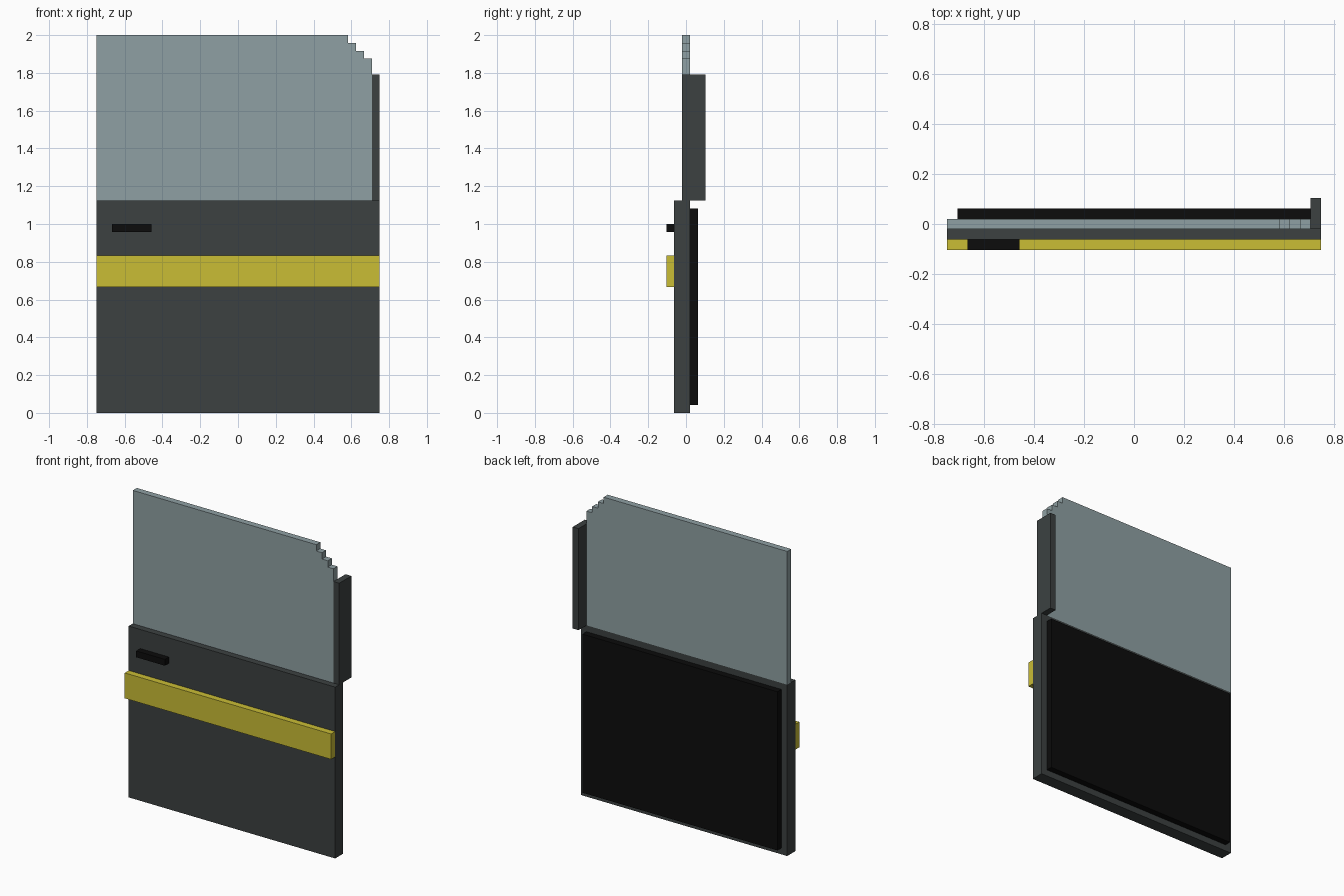
import bpy, bmesh

if "Cube" in bpy.data.objects:
    bpy.data.objects.remove(bpy.data.objects["Cube"])

U = 1 / 24  # the model sits on a regular grid of this step


def material(name, rgb):
    m = bpy.data.materials.new(name)
    m.diffuse_color = (*rgb, 1)
    m.use_nodes = True
    m.node_tree.nodes["Principled BSDF"].inputs["Base Color"].default_value = m.diffuse_color
    return m


GREY = material("dark grey paint", (0.045, 0.053, 0.053))
GLASS = material("blue grey glass", (0.275, 0.352, 0.366))
YELLOW = material("yellow stripe", (0.59, 0.51, 0.036))
BLACK = material("black trim", (0.0035, 0.0035, 0.0035))


def slab(name, profile, y0, y1, mat):
    """Extrude an x-z outline from y0 to y1 (all in grid steps)."""
    bm = bmesh.new()
    face = bm.faces.new([bm.verts.new((x * U, y0 * U, z * U)) for x, z in profile])
    ext = bmesh.ops.extrude_face_region(bm, geom=[face])
    verts = [v for v in ext["geom"] if isinstance(v, bmesh.types.BMVert)]
    bmesh.ops.translate(bm, verts=verts, vec=(0, (y1 - y0) * U, 0))
    bmesh.ops.recalc_face_normals(bm, faces=bm.faces)
    me = bpy.data.meshes.new(name)
    bm.to_mesh(me)
    bm.free()
    me.materials.append(mat)
    ob = bpy.data.objects.new(name, me)
    bpy.context.collection.objects.link(ob)
    return ob


def box(name, x0, x1, y0, y1, z0, z1, mat):
    return slab(name, [(x0, z0), (x1, z0), (x1, z1), (x0, z1)], y0, y1, mat)


# Door body, inner lining, outer stripe and handle
box("door_panel", -18, 18, -1.5, 0.5, 0, 27, GREY)
box("inner_lining", -17, 17, 0.5, 1.5, 1, 26, BLACK)
box("side_stripe", -18, 18, -2.5, -1.5, 16, 20, YELLOW)
box("door_handle", -16, -11, -2.5, -1.5, 23, 24, BLACK)

# Post beside the window
box("window_post", 17, 18, -0.5, 2.5, 27, 43, GREY)

# Window pane with a stepped upper corner
outline = [(-18, 27), (17, 27), (17, 45)]
for i in range(3):
    outline += [(16 - i, 45 + i), (16 - i, 46 + i)]
outline.append((-18, 48))
slab("window_pane", outline, -0.5, 0.5, GLASS)
